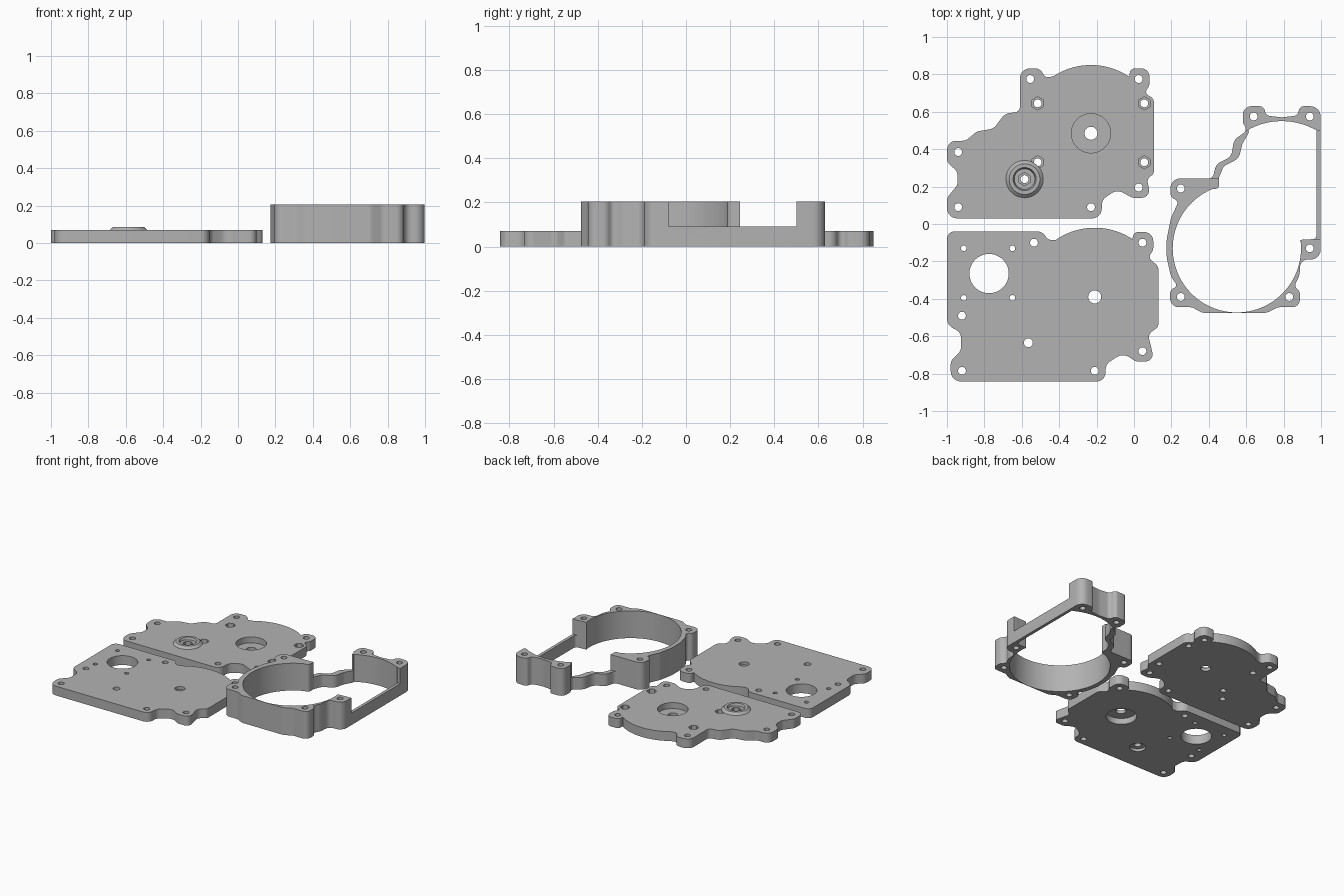
import bpy, bmesh, math
from mathutils import Vector

if "Cube" in bpy.data.objects:
    bpy.data.objects.remove(bpy.data.objects["Cube"])

grey = bpy.data.materials.new("light grey")
grey.diffuse_color = (0.45, 0.45, 0.45, 1)
grey.use_nodes = True
grey.node_tree.nodes["Principled BSDF"].inputs["Base Color"].default_value = grey.diffuse_color
T = 0.07    # plate thickness
H = 0.205   # frame height


def arc(cx, cy, r, a0, a1, n=24):
    return [(cx + r * math.cos(math.radians(a0 + (a1 - a0) * i / n)),
             cy + r * math.sin(math.radians(a0 + (a1 - a0) * i / n)), 0) for i in range(n + 1)]


def rounded(points, steps=7):
    """Polygon of (x, y, radius) with every corner rounded."""
    out, n = [], len(points)
    for i, (x, y, r) in enumerate(points):
        p = Vector((x, y))
        a, b = Vector(points[i - 1][:2]) - p, Vector(points[(i + 1) % n][:2]) - p
        ang = a.angle(b)
        if r == 0 or ang > 3.1:
            out.append(p)
            continue
        d = min(r / math.tan(ang / 2), a.length * 0.49, b.length * 0.49)
        r = d * math.tan(ang / 2)
        a.normalize()
        b.normalize()
        c = p + (a + b).normalized() * (r / math.sin(ang / 2))
        s, e = p + a * d - c, p + b * d - c
        sweep = s.angle_signed(e)
        for k in range(steps + 1):
            t = -sweep * k / steps
            out.append(c + Vector((s.x * math.cos(t) - s.y * math.sin(t),
                                   s.x * math.sin(t) + s.y * math.cos(t))))
    return out


def circle(x, y, r, n=40):
    return [Vector((x + r * math.cos(2 * math.pi * i / n + math.pi / 2),
                    y + r * math.sin(2 * math.pi * i / n + math.pi / 2))) for i in range(n)]


def prisms(name, items):
    """One object from a list of (outline, bottom, top)."""
    bm = bmesh.new()
    for outline, z0, z1 in items:
        f = bm.faces.new([bm.verts.new((p.x, p.y, z0)) for p in outline])
        g = bmesh.ops.extrude_face_region(bm, geom=[f])
        bmesh.ops.translate(bm, vec=(0, 0, z1 - z0),
                            verts=[v for v in g["geom"] if isinstance(v, bmesh.types.BMVert)])
    bmesh.ops.recalc_face_normals(bm, faces=bm.faces)
    me = bpy.data.meshes.new(name)
    bm.to_mesh(me)
    bm.free()
    ob = bpy.data.objects.new(name, me)
    bpy.context.collection.objects.link(ob)
    me.materials.append(grey)
    return ob


def activate(ob):
    bpy.ops.object.select_all(action='DESELECT')
    ob.select_set(True)
    bpy.context.view_layer.objects.active = ob


def boolean(ob, items, op='DIFFERENCE'):
    tool = prisms("cutter", items)
    tool.hide_render = True
    m = ob.modifiers.new("cut", 'BOOLEAN')
    m.operation, m.solver, m.object = op, 'EXACT', tool
    activate(ob)
    bpy.ops.object.modifier_apply(modifier=m.name)
    bpy.data.objects.remove(tool)


def holes(centres, r, n=24):
    return [(circle(x, y, r, n), -0.1, 0.4) for x, y in centres]


def smooth(ob):
    activate(ob)
    bpy.ops.object.shade_smooth_by_angle(angle=math.radians(30))


# Rear cover plate
cover = prisms("rear_cover", [(rounded(
    [(-1, .03, .06), (-1, .14, .05), (-.943, .21, .05), (-.943, .28, .05), (-1, .33, .05),
     (-1, .445, .06), (-.9, .445, .05), (-.84, .495, .06), (-.75, .51, .06), (-.69, .59, .06),
     (-.61, .6, .03), (-.61, .832, .058), (-.5, .832, .055), (-.475, .78, .04)]
    + arc(-.23, .485, .365, 123, 57)
    + [(-.025, .785, .02), (-.02, .832, .04), (.083, .832, .058), (.083, .74, .04), (.055, .70, .03),
       (.107, .67, .04), (.107, .27, .03), (.07, .24, .03), (.09, .14, .06), (-.01, .14, .05),
       (-.09, .185, .06), (-.17, .13, .05), (-.175, .03, .06)]), 0, T)])
boolean(cover, [(circle(-.23, .485, .105), T - .045, .2)]
        + [(circle(x, y, .035, 6), T - .035, .2)
           for x, y in [(-.515, .645), (.055, .645), (-.515, .33), (.055, .33)]]
        + [(circle(-.585, .24, .035, 6), T - .035, .2)])
boolean(cover, holes([(-.94, .385), (-.94, .09), (-.555, .775), (.025, .775), (.025, .195),
                      (-.23, .09), (-.515, .645), (.055, .645), (-.515, .33), (.055, .33),
                      (-.585, .24)], .021) + holes([(-.23, .485)], .035))
smooth(cover)

# Raised collar around the shaft hole on the rear cover
profile = [(.1, T - .003), (.1, T), (.082, .087), (.062, .087), (.055, T), (.055, T - .003)]
bm = bmesh.new()
N = 40
rings = [[bm.verts.new((-.585 + r * math.cos(2 * math.pi * i / N),
                        .24 + r * math.sin(2 * math.pi * i / N), z)) for i in range(N)]
         for r, z in profile]
for j, ring in enumerate(rings):
    nxt = rings[(j + 1) % len(rings)]
    for i in range(N):
        k = (i + 1) % N
        bm.faces.new([ring[i], ring[k], nxt[k], nxt[i]])
bmesh.ops.recalc_face_normals(bm, faces=bm.faces)
me = bpy.data.meshes.new("shaft_collar")
bm.to_mesh(me)
bm.free()
collar = bpy.data.objects.new("shaft_collar", me)
bpy.context.collection.objects.link(collar)
me.materials.append(grey)
smooth(collar)

# Front motor plate, with bearing pockets on the underside
plate = prisms("motor_plate", [(rounded(
    [(-1, -.04, .04), (-.49, -.04, .06), (-.46, -.085, .04)]
    + arc(-.21, -.385, .365, 125, 57)
    + [(-.01, -.085, .02), (0, -.043, .04), (.103, -.043, .058), (.103, -.14, .04), (.075, -.18, .04),
       (.13, -.225, .04), (.13, -.55, .03), (.075, -.59, .04), (.11, -.735, .06), (.01, -.735, .05),
       (-.06, -.69, .06), (-.15, -.75, .05), (-.155, -.842, .06), (-.98, -.842, .06),
       (-.98, -.73, .05), (-.925, -.68, .05), (-.925, -.58, .05), (-1, -.54, .06)]), 0, T)])
boolean(plate, [(circle(-.21, -.385, .105), -.1, .045), (circle(-.565, -.635, .055), -.1, .02)])
boolean(plate, holes([(-.535, -.1), (.045, -.1), (.045, -.68), (-.21, -.785), (-.92, -.785),
                      (-.92, -.49)], .021)
        + holes([(-.91, -.13), (-.65, -.13), (-.91, -.395), (-.65, -.395)], .015)
        + holes([(-.21, -.39)], .035) + holes([(-.565, -.635)], .024)
        + holes([(-.775, -.265)], .105, 48))
smooth(plate)

# Gear housing frame: outer wall minus inner cavity, with low wall sections
frame = prisms("housing_frame", [(rounded(
    [(.365, -.475, .06), (.71, -.475, .06), (.77, -.445, .05), (.887, -.445, .058), (.887, -.36, .04),
     (.855, -.33, .03)]
    + [(.885, -.28, .1), (.89, -.19, .04), (.998, -.19, .058), (.998, .63, .058), (.885, .63, .055),
       (.875, .58, .03), (.79, .57, .1), (.705, .58, .03), (.695, .63, .055), (.583, .63, .058),
       (.583, .54, .03), (.605, .50, .03), (.535, .45, .06), (.52, .36, .06), (.44, .32, .05),
       (.42, .243, .03), (.195, .243, .058), (.195, .14, .05), (.24, .125, .04), (.197, .03, .1),
       (.175, -.08, .1), (.175, -.18, .1), (.197, -.28, .1), (.235, -.335, .03), (.193, -.35, .04),
       (.193, -.445, .058), (.31, -.445, .04)]), 0, H)])
cavity = rounded(arc(.55, -.13, .343, 113, 365, 60)
                 + [(.885, -.085, .02), (.975, -.08, .02), (.975, .51, .01)]
                 + arc(.79, .18, .37, 61, 119)
                 + [(.615, .49, .02), (.58, .43, .06), (.56, .35, .06), (.48, .31, .05),
                    (.455, .25, .03), (.455, .19, .02)])
boolean(frame, [(cavity, -.1, .4)])


def box(x0, x1, y0, y1):
    return [Vector(p) for p in ((x0, y0), (x1, y0), (x1, y1), (x0, y1))]


boolean(frame, [(box(.7, 1.1, -.08, .5), .09, .4), (box(.38, .698, .245, .5), .09, .4)])
boolean(frame, holes([(.25, .19), (.25, -.39), (.83, -.39), (.94, -.13), (.64, .575),
                      (.94, .575)], .021))
smooth(frame)
